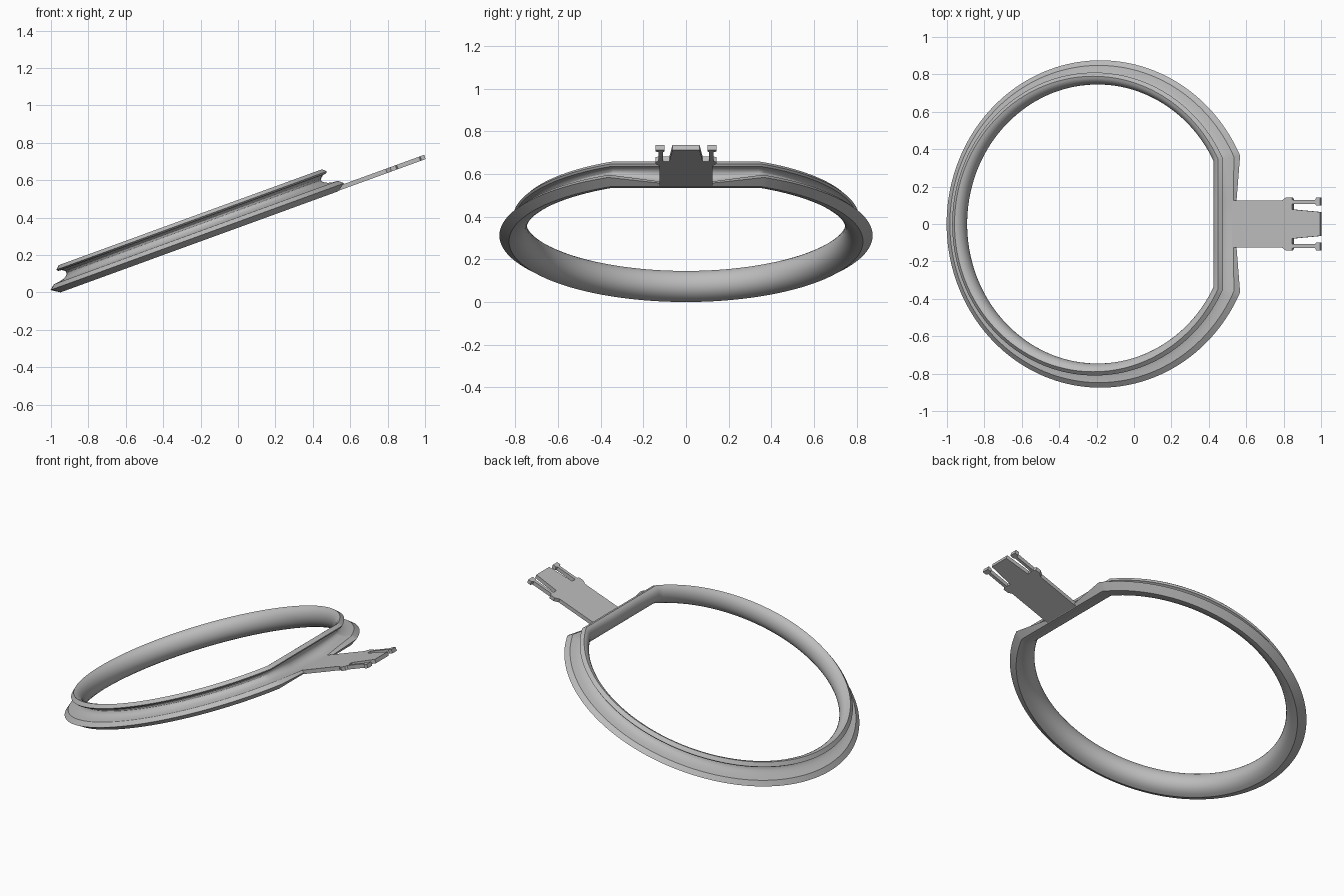
import bpy, bmesh, math
from mathutils import Matrix, Vector
from mathutils.geometry import interpolate_bezier

if "Cube" in bpy.data.objects:
    bpy.data.objects.remove(bpy.data.objects["Cube"])

TILT = Matrix.Rotation(math.radians(-20), 4, 'Y')
PLACE = TILT @ Matrix.Translation((-0.062, 0, 0))
SEGMENTS = 144
CUT = 0.08          # how far the flat side is pulled in from the full circle
TAB_HALF = 0.125    # half width of the tab

grey = bpy.data.materials.new("light_grey")
grey.use_nodes = True
colour = (0.5, 0.5, 0.5, 1)
grey.diffuse_color = colour
grey.node_tree.nodes["Principled BSDF"].inputs["Base Color"].default_value = colour


def add_object(name, bm):
    bmesh.ops.recalc_face_normals(bm, faces=bm.faces)
    mesh = bpy.data.meshes.new(name)
    bm.to_mesh(mesh)
    bm.free()
    mesh.materials.append(grey)
    obj = bpy.data.objects.new(name, mesh)
    bpy.context.collection.objects.link(obj)
    obj.matrix_world = PLACE
    return obj


def curve(a, b, c, d, n):
    pts = [Vector((p[0], p[1], 0)) for p in (a, b, c, d)]
    return [(p.x, p.y) for p in interpolate_bezier(*pts, n)]


def section(lip_edge, lip_top):
    """Channel cross-section as (radius, height), open to the outside."""
    groove = curve(lip_top, (0.745, lip_top[1] + 0.002), (0.745, 0.437), (0.802, 0.437), 10)
    inside = curve((0.79, 0.465), (0.73, 0.455), (0.72, 0.33), (0.83, 0.325), 14)
    return [lip_edge] + groove + [(0.81, 0.446)] + inside


# Ring: round channel with one flat side, lower lip ramping down to the tab
full = section((0.875, 0.355), (0.848, 0.378))
low = section((0.848, 0.337), (0.835, 0.35))
bm = bmesh.new()
loops = []
for (r, h), (r_low, h_low) in zip(full, low):
    start = math.acos((r - CUT) / r)
    step = (2 * math.pi - 2 * start) / SEGMENTS
    pts = [(r * math.cos(start + i * step), r * math.sin(start + i * step), h)
           for i in range(SEGMENTS + 1)]
    pts += [(r_low - CUT, side * TAB_HALF, h_low) for side in (-1, 1)]
    loops.append([bm.verts.new(p) for p in pts])
for k, a in enumerate(loops):
    b = loops[(k + 1) % len(loops)]
    for i in range(len(a)):
        j = (i + 1) % len(a)
        bm.faces.new((a[i], a[j], b[j], b[i]))
ring = add_object("channel_ring", bm)

bpy.ops.object.select_all(action='DESELECT')
ring.select_set(True)
bpy.context.view_layer.objects.active = ring
bpy.ops.object.shade_smooth_by_angle(angle=math.radians(30))

# Tab: flat plate with a tapered tongue between two hooked prongs
half = [(0.74, TAB_HALF), (1.03, TAB_HALF), (1.055, 0.143), (1.085, 0.143),
        (1.092, 0.128), (1.22, 0.128), (1.226, 0.143), (1.249, 0.143),
        (1.249, 0.1), (1.226, 0.1), (1.22, 0.108), (1.09, 0.108),
        (1.09, 0.078), (1.249, 0.064)]
outline = half + [(x, -y) for x, y in reversed(half)]
bm = bmesh.new()
plate = bm.faces.new([bm.verts.new((x, y, 0.327)) for x, y in outline])
raised = bmesh.ops.extrude_face_region(bm, geom=[plate])["geom"]
bmesh.ops.translate(bm, vec=(0, 0, 0.024),
                    verts=[g for g in raised if isinstance(g, bmesh.types.BMVert)])
add_object("tab", bm)
